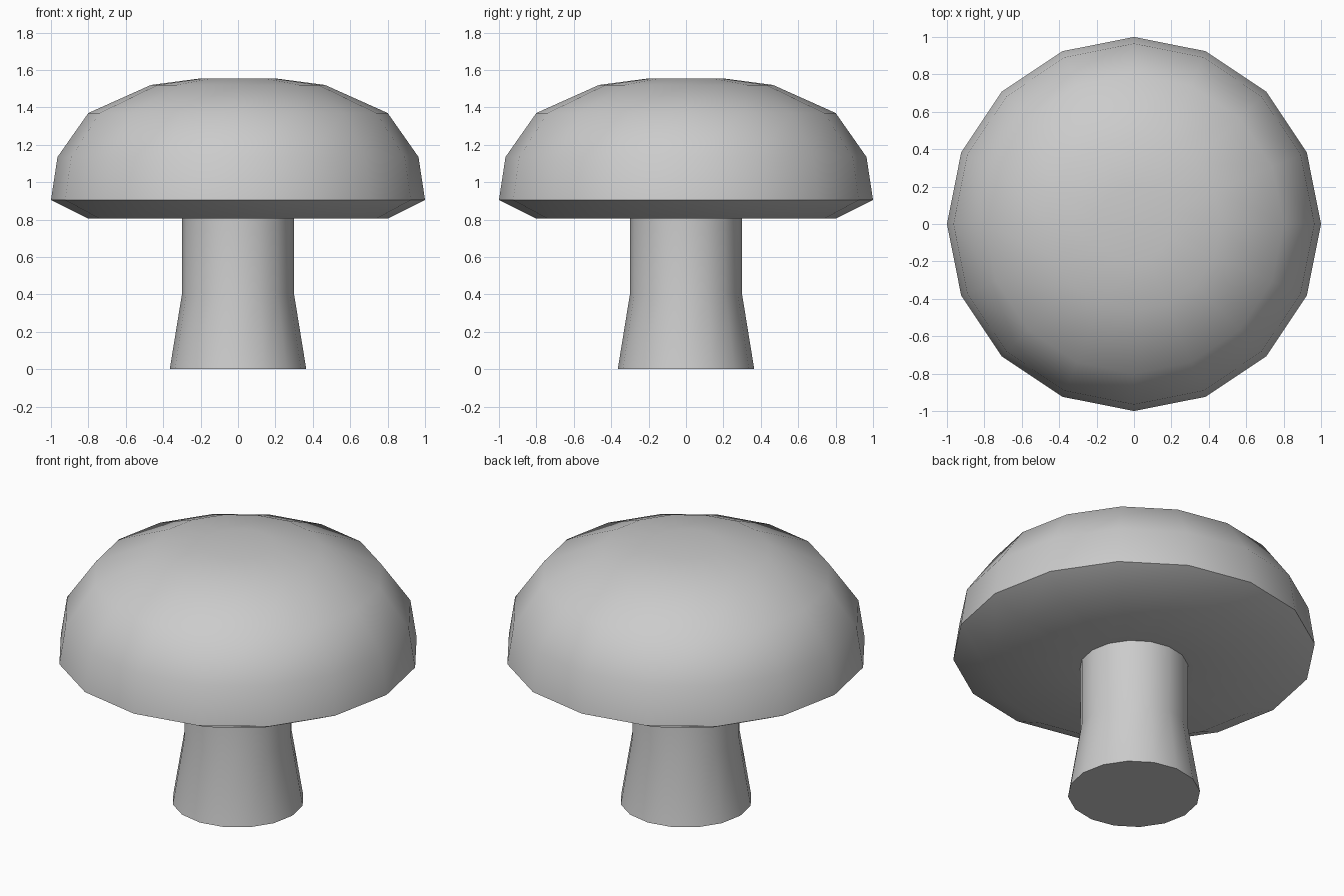
import bpy, bmesh
from math import cos, sin, pi, radians

if "Cube" in bpy.data.objects:
    bpy.data.objects.remove(bpy.data.objects["Cube"])

SIDES = 16


def lathe(name, profile):
    """Spin (radius, z) points, listed bottom to top, and close both ends."""
    bm = bmesh.new()
    rings = [[bm.verts.new((r * cos(2 * pi * i / SIDES), r * sin(2 * pi * i / SIDES), z))
              for i in range(SIDES)] for r, z in profile]
    for low, high in zip(rings, rings[1:]):
        for i in range(SIDES):
            j = (i + 1) % SIDES
            bm.faces.new((low[i], low[j], high[j], high[i]))
    bm.faces.new(rings[0][::-1])
    bm.faces.new(rings[-1])
    mesh = bpy.data.meshes.new(name)
    bm.to_mesh(mesh)
    bm.free()
    obj = bpy.data.objects.new(name, mesh)
    bpy.context.collection.objects.link(obj)
    bpy.ops.object.select_all(action='DESELECT')
    obj.select_set(True)
    bpy.context.view_layer.objects.active = obj
    bpy.ops.object.shade_smooth_by_angle(angle=radians(45))
    return obj


# Stem, flared at the foot
lathe("stem", [(0.365, 0), (0.30, 0.40), (0.30, 0.81)])

# Cap: flat underside, bevelled rim and dome
lathe("cap", [(0.30, 0.805), (0.80, 0.805), (1.0, 0.905), (0.965, 1.135),
              (0.80, 1.37), (0.465, 1.52), (0.20, 1.555)])
